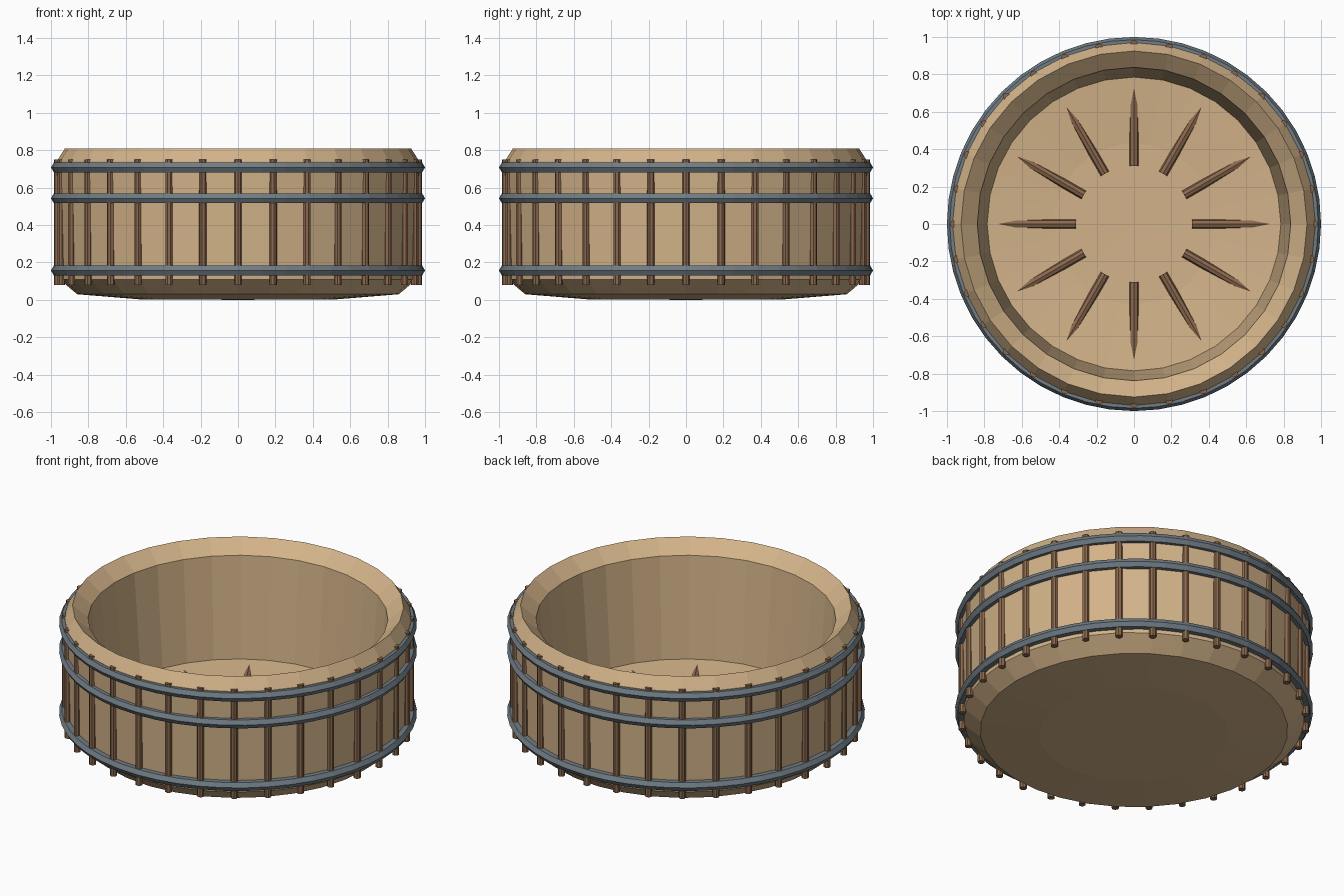
import bpy, bmesh, math
from mathutils import Matrix, Vector

if "Cube" in bpy.data.objects:
    bpy.data.objects.remove(bpy.data.objects["Cube"])

def material(name, rgb):
    m = bpy.data.materials.new(name)
    m.diffuse_color = (*rgb, 1)
    m.use_nodes = True
    m.node_tree.nodes["Principled BSDF"].inputs["Base Color"].default_value = m.diffuse_color
    return m

TAN = material("pale_wood", (0.65, 0.45, 0.25))
BROWN = material("dark_wood", (0.26, 0.14, 0.075))
STEEL = material("steel", (0.16, 0.20, 0.23))

def finish(name, bm, mat):
    bmesh.ops.recalc_face_normals(bm, faces=bm.faces)
    me = bpy.data.meshes.new(name)
    bm.to_mesh(me)
    bm.free()
    me.materials.append(mat)
    ob = bpy.data.objects.new(name, me)
    bpy.context.collection.objects.link(ob)
    return ob

def lathe(name, profile, sides, mat, closed=False):
    """Revolve (radius, z) points about the z axis with flat faces."""
    bm = bmesh.new()
    vs = [bm.verts.new((r, 0, z)) for r, z in profile]
    es = [bm.edges.new(p) for p in zip(vs, vs[1:])]
    if closed:
        es.append(bm.edges.new((vs[-1], vs[0])))
    bmesh.ops.spin(bm, geom=vs + es, cent=(0, 0, 0), axis=(0, 0, 1),
                   angle=math.tau, steps=sides, use_duplicate=False)
    bmesh.ops.remove_doubles(bm, verts=bm.verts, dist=1e-4)
    return finish(name, bm, mat)

def rod(name, a, b, radius, sides, mat, roll=0):
    """Straight rod between two points."""
    a, b = Vector(a), Vector(b)
    bm = bmesh.new()
    mtx = (Matrix.Translation((a + b) / 2)
           @ (b - a).to_track_quat('Z', 'Y').to_matrix().to_4x4()
           @ Matrix.Rotation(roll, 4, 'Z'))
    bmesh.ops.create_cone(bm, cap_ends=True, segments=sides, radius1=radius,
                          radius2=radius, depth=(b - a).length, matrix=mtx)
    return finish(name, bm, mat)

# Tub: dished bottom, outer wall, bevelled rim, inner wall and dished floor
lathe("tub", [(0, 0), (0.53, 0.003), (0.86, 0.03), (0.955, 0.11),
              (0.97, 0.74), (0.925, 0.81), (0.838, 0.735),
              (0.785, 0.12), (0.43, 0.09), (0, 0.088)], 32, TAN)

# Three hoops with a six-sided section
for name, z in (("lower_hoop", 0.157), ("middle_hoop", 0.543), ("upper_hoop", 0.708)):
    section = [(0.97 + 0.03 * math.cos(i * math.tau / 6),
                z + 0.03 * math.sin(i * math.tau / 6)) for i in range(6)]
    lathe(name, section, 48, STEEL, closed=True)

# Upright battens around the wall
for i in range(32):
    a = i * math.tau / 32
    x, y = 0.963 * math.cos(a), 0.963 * math.sin(a)
    rod(f"batten_{i + 1}", (x, y, 0.08), (x, y, 0.75), 0.02, 8, BROWN, a)

# Radial floor rods that sink into the rising floor
for i in range(12):
    a = i * math.tau / 12
    c, s = math.cos(a), math.sin(a)
    rod(f"floor_rod_{i + 1}", (0.31 * c, 0.31 * s, 0.09),
        (0.8 * c, 0.8 * s, 0.09), 0.025, 8, BROWN)
